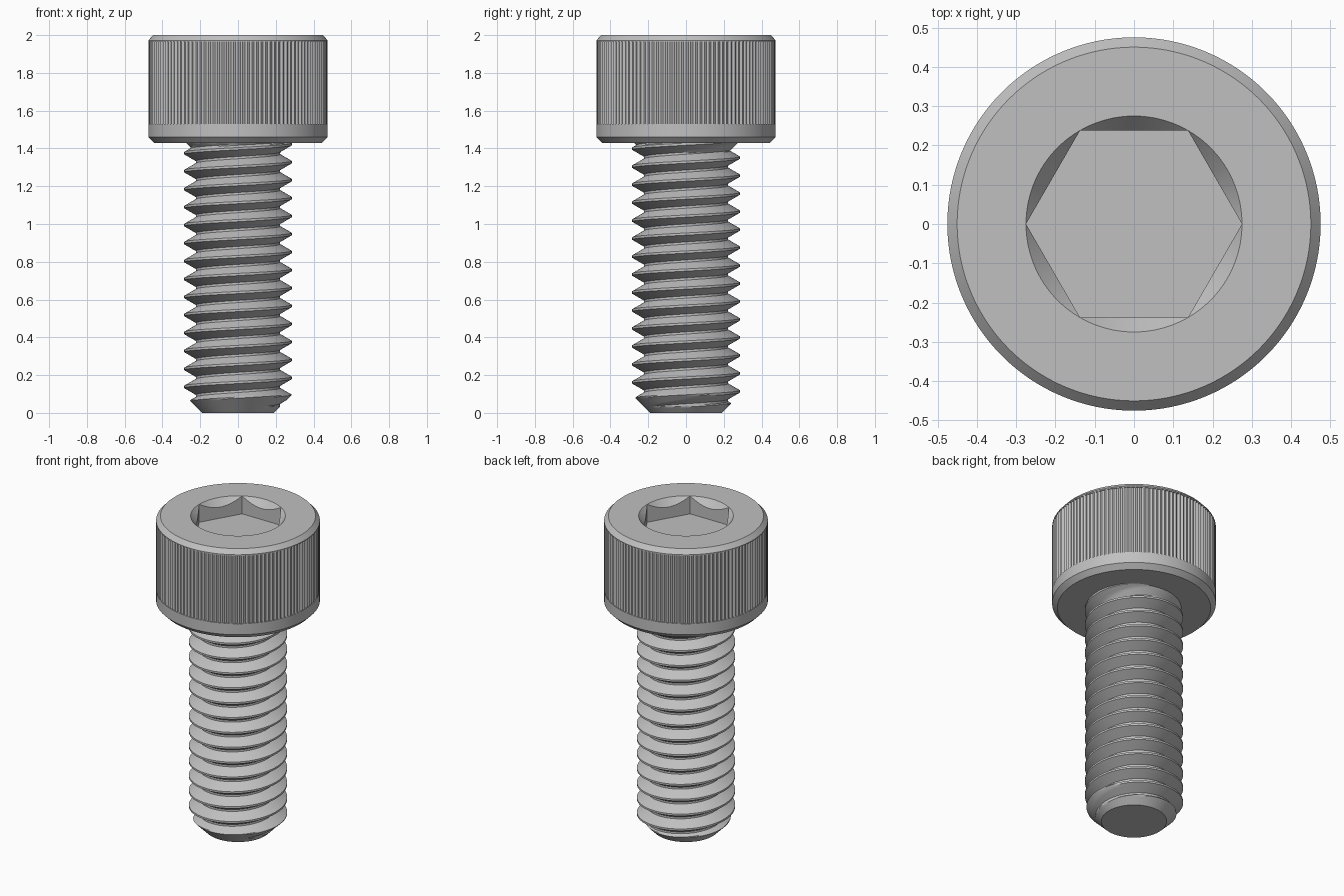
import bpy, bmesh
from math import pi, sin, cos, floor, radians

cube = bpy.data.objects.get("Cube")
if cube:
    bpy.data.objects.remove(cube, do_unlink=True)

# One plain steel colour
steel = bpy.data.materials.new("steel_grey")
steel.use_nodes = True
STEEL = (0.53, 0.53, 0.53, 1)
steel.diffuse_color = STEEL
bsdf = next(n for n in steel.node_tree.nodes if n.type == 'BSDF_PRINCIPLED')
bsdf.inputs["Base Color"].default_value = STEEL


def finish(bm, name):
    """Clean the mesh, turn it into an object and shade it."""
    bmesh.ops.remove_doubles(bm, verts=bm.verts, dist=1e-5)
    rim = [e for e in bm.edges if e.is_boundary]
    if rim:
        bmesh.ops.holes_fill(bm, edges=rim, sides=0)
    bmesh.ops.recalc_face_normals(bm, faces=bm.faces)
    mesh = bpy.data.meshes.new(name)
    bm.to_mesh(mesh)
    bm.free()
    mesh.materials.append(steel)
    obj = bpy.data.objects.new(name, mesh)
    bpy.context.collection.objects.link(obj)
    bpy.ops.object.select_all(action='DESELECT')
    obj.select_set(True)
    bpy.context.view_layer.objects.active = obj
    bpy.ops.object.shade_smooth_by_angle(angle=radians(28))
    return obj


# Head: rings lofted from the underside, over the rim and down into the socket
HEAD_R, TOP, UNDER = 0.475, 2.0, 1.43
FLAT = 0.238                    # half the socket width across flats
MOUTH = FLAT / cos(pi / 6)
TEETH = 120
SIDES = TEETH * 2


def ring(r, z):
    return lambda i: (r, z)


def knurl(z):
    return lambda i: (HEAD_R - 0.008 * (i % 2), z)


def hex_radius(i):
    a = (2 * pi * i / SIDES) % (pi / 3) - pi / 6
    return FLAT / cos(a)


def socket_edge(i):
    r = hex_radius(i)
    return r, TOP - (MOUTH - r) * 1.2


def socket_floor(i):
    return hex_radius(i), TOP - 0.115


sections = [
    ring(0.445, UNDER), ring(HEAD_R, 1.46),
    ring(HEAD_R, 1.53), knurl(1.53), knurl(1.965), ring(HEAD_R, 1.965),
    ring(HEAD_R, 1.972), ring(0.45, TOP), ring(MOUTH, TOP),
    socket_edge, socket_floor,
]
bm = bmesh.new()
loops = []
for section in sections:
    loop = []
    for i in range(SIDES):
        a = 2 * pi * i / SIDES
        r, z = section(i)
        loop.append(bm.verts.new((r * cos(a), r * sin(a), z)))
    loops.append(loop)
for low, high in zip(loops, loops[1:]):
    for i in range(SIDES):
        k = (i + 1) % SIDES
        bm.faces.new((low[i], low[k], high[k], high[i]))
finish(bm, "socket_head")

# Threaded shank: a grid whose rows follow the helix
PITCH, CREST, ROOT = 0.0952, 0.285, 0.223
FIRST = 0.09                    # height of the first full crest on the +x side
STEPS, COLS, TURNS = 16, 96, 18
SHANK_TOP = UNDER + 0.01


def thread_radius(z, a):
    u = (z - FIRST) / PITCH - a / (2 * pi)
    u = abs(u - floor(u + 0.5))                     # 0 at crest, 0.5 at root
    t = min(max((u - 1 / 16) / (6 / 16), 0), 1)
    r = CREST + (ROOT - CREST) * t
    r = max(r, 0.275 - max(UNDER - z, 0))           # flare under the head
    return min(r, 0.19 + z)                         # chamfered tip


bm = bmesh.new()
columns = []
for i in range(COLS):
    a = 2 * pi * i / COLS
    column = []
    for j in range(TURNS * STEPS + 1):
        z = FIRST + PITCH * (j / STEPS - 2 + i / COLS)
        z = min(max(z, 0), SHANK_TOP)
        r = thread_radius(z, a)
        column.append(bm.verts.new((r * cos(a), r * sin(a), z)))
    columns.append(column)
for i in range(COLS):
    # the last column joins the first one a full turn higher
    shift = STEPS if i == COLS - 1 else 0
    here, there = columns[i], columns[(i + 1) % COLS]
    for j in range(TURNS * STEPS - shift):
        k = j + shift
        bm.faces.new((here[j], there[k], there[k + 1], here[j + 1]))
finish(bm, "threaded_shank")
